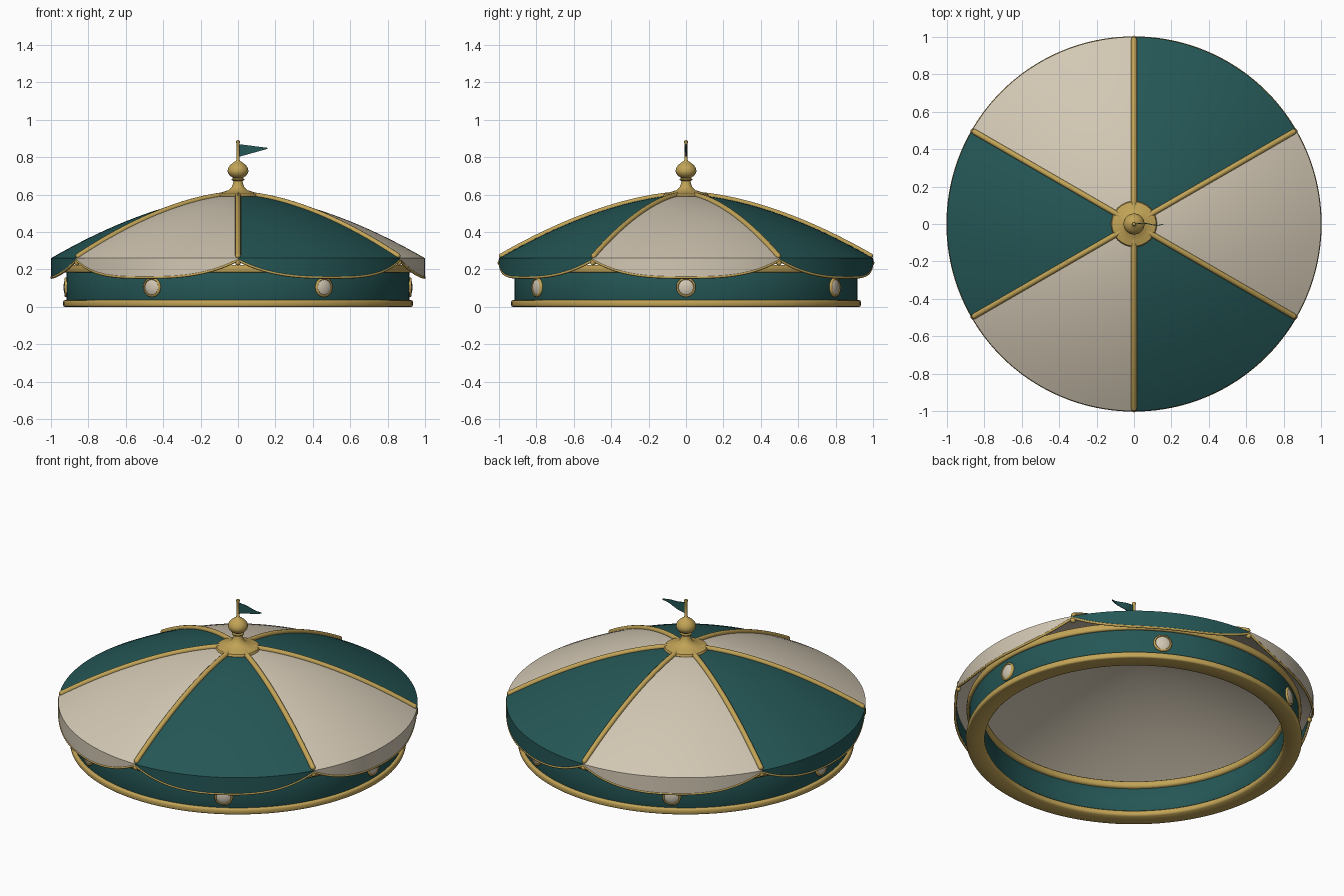
import bpy, bmesh, math
from mathutils import Vector, Matrix

if "Cube" in bpy.data.objects:
    bpy.data.objects.remove(bpy.data.objects["Cube"])

def mat(name, c):
    m = bpy.data.materials.new(name)
    m.diffuse_color = (*c, 1)
    m.use_nodes = True
    m.node_tree.nodes["Principled BSDF"].inputs["Base Color"].default_value = m.diffuse_color
    return m

TEAL = mat("teal", (0.018, 0.095, 0.093))
CREAM = mat("cream", (0.65, 0.575, 0.455))
GOLD = mat("gold", (0.54, 0.37, 0.095))

def finish(name, bm, mats, angle=35):
    bmesh.ops.remove_doubles(bm, verts=bm.verts, dist=1e-5)
    bmesh.ops.recalc_face_normals(bm, faces=bm.faces)
    me = bpy.data.meshes.new(name)
    bm.to_mesh(me)
    bm.free()
    for m in mats:
        me.materials.append(m)
    ob = bpy.data.objects.new(name, me)
    bpy.context.collection.objects.link(ob)
    bpy.ops.object.select_all(action='DESELECT')
    ob.select_set(True)
    bpy.context.view_layer.objects.active = ob
    bpy.ops.object.shade_smooth_by_angle(angle=math.radians(angle))
    return ob

def revolve(name, profile, mats, n=96, closed=False, rule=None, angle=35):
    """profile(a) gives (r, z) points at angle a; rule(row, a) picks a material."""
    bm = bmesh.new()
    rows = []
    for i in range(n):
        a = 2 * math.pi * i / n
        rows.append([bm.verts.new((r * math.cos(a), r * math.sin(a), z)) for r, z in profile(a)])
    k = len(rows[0])
    for i in range(n):
        A, B = rows[i], rows[(i + 1) % n]
        for j in range(k if closed else k - 1):
            f = bm.faces.new((A[j], B[j], B[(j + 1) % k], A[(j + 1) % k]))
            if rule:
                f.material_index = rule(j, 2 * math.pi * (i + 0.5) / n)
    return finish(name, bm, mats, angle)

def tube(name, pts, rad, cyclic=False, sides=10):
    cu = bpy.data.curves.new(name, 'CURVE')
    cu.dimensions = '3D'
    cu.bevel_depth = rad
    cu.bevel_resolution = max(1, sides // 2 - 2)
    cu.use_fill_caps = True
    sp = cu.splines.new('POLY')
    sp.points.add(len(pts) - 1)
    for p, q in zip(sp.points, pts):
        p.co = (*q, 1)
    sp.use_cyclic_u = cyclic
    tmp = bpy.data.objects.new(name + "_path", cu)
    bpy.context.collection.objects.link(tmp)
    me = bpy.data.meshes.new_from_object(tmp.evaluated_get(bpy.context.evaluated_depsgraph_get()))
    bpy.data.objects.remove(tmp)
    bm = bmesh.new()
    bm.from_mesh(me)
    bpy.data.meshes.remove(me)
    return finish(name, bm, [GOLD], 50)

def roof_z(r):
    return 0.6 - 0.34 * r ** 1.7

def hem_z(a):
    # scalloped lower edge: high at the ribs, low mid-panel
    t = ((math.degrees(a) + 30) % 60 - 30) / 30
    return 0.157 + 0.093 * abs(t) ** 2.9

# canopy: roof, valance and cream lining in one shell
radii = [i / 20 for i in range(21)]
def canopy(a):
    top = [(r, roof_z(r)) for r in radii]
    hem = [(1.0, hem_z(a)), (0.988, hem_z(a))]
    under = [(r * 0.988, roof_z(r) - 0.012) for r in reversed(radii)]
    return top + hem + under

def canopy_colour(row, a):
    if row > 22:
        return 1
    return 0 if int(((math.degrees(a) + 30) % 360) // 60) % 2 else 1
revolve("canopy", canopy, [TEAL, CREAM], n=144, rule=canopy_colour)

# gold hem trim along the scallops
trim = []
for i in range(288):
    a = 2 * math.pi * i / 288
    trim.append((0.996 * math.cos(a), 0.996 * math.sin(a), hem_z(a)))
tube("hem_trim", trim, 0.007, True, 8)

# ribs with small end beads
def bead(name, loc, rad):
    bm = bmesh.new()
    bmesh.ops.create_uvsphere(bm, u_segments=16, v_segments=10, radius=rad, matrix=Matrix.Translation(loc))
    finish(name, bm, [GOLD], 60)

for k in range(6):
    a = math.radians(30 + 60 * k)
    d = Vector((math.cos(a), math.sin(a), 0))
    path = [d * r + Vector((0, 0, roof_z(r) + 0.004)) for r in [0.08 + 0.905 * i / 20 for i in range(21)]]
    tube(f"rib_{k}", path, 0.015)
    bead(f"rib_end_{k}", path[-1], 0.015)
    bead(f"hem_bead_{k}", d * 0.992 + Vector((0, 0, 0.236)), 0.015)

# drum wall and its two gold rings
def ring(name, r0, r1, z0, z1, b, m):
    pts = [(r0 + b, z0), (r1 - b, z0), (r1 - b * 0.3, z0 + b * 0.3), (r1, z0 + b), (r1, z1 - b),
           (r1 - b * 0.3, z1 - b * 0.3), (r1 - b, z1), (r0 + b, z1), (r0, z1 - b), (r0, z0 + b)]
    revolve(name, lambda a: pts, [m], closed=True, angle=50)
ring("drum_wall", 0.85, 0.917, 0.02, 0.2, 0.002, TEAL)
ring("base_ring", 0.832, 0.935, 0.0, 0.036, 0.009, GOLD)
ring("upper_ring", 0.832, 0.932, 0.183, 0.225, 0.009, GOLD)

# medallions round the drum
for k in range(6):
    rot = Matrix.Rotation(math.radians(60 * k), 4, 'Z') @ Matrix.Translation((0.915, 0, 0.105)) @ Matrix.Rotation(math.pi / 2, 4, 'Y')
    parts = (("medallion", [(0.043, -0.01), (0.043, 0.008), (0.03, 0.014), (0.015, 0.017), (0, 0.018)], CREAM, 50),
             ("medallion_rim", [(0.04, -0.01), (0.04, 0.009), (0.043, 0.013), (0.048, 0.013), (0.052, 0.009), (0.052, -0.01)], GOLD, 50))
    for nm, pr, m, ang in parts:
        ob = revolve(f"{nm}_{k}", lambda a: pr, [m], n=32, angle=ang)
        ob.data.transform(rot)

# finial
fin = [(0, 0.585), (0.118, 0.585), (0.123, 0.592), (0.118, 0.604), (0.085, 0.613), (0.05, 0.624), (0.034, 0.64),
       (0.026, 0.66), (0.024, 0.672), (0.034, 0.678), (0.034, 0.684), (0.025, 0.689), (0.04, 0.698), (0.052, 0.712),
       (0.056, 0.726), (0.052, 0.744), (0.04, 0.76), (0.024, 0.772), (0.012, 0.779), (0.008, 0.79), (0.008, 0.875),
       (0.011, 0.88), (0.009, 0.888), (0, 0.892)]
revolve("finial", lambda a: fin, [GOLD], n=32, angle=50)

# wavy pennant
bm = bmesh.new()
cols = []
for i in range(13):
    t = i / 12
    y = 0.008 * math.sin(t * 2 * math.pi) * (0.3 + 0.7 * t)
    x = 0.004 + 0.155 * t
    hi = 0.87 - 0.02 * t
    lo = 0.802 + 0.043 * t
    cols.append([bm.verts.new((x, y + s, z)) for s, z in ((-0.002, lo), (-0.002, hi), (0.002, hi), (0.002, lo))])
for A, B in zip(cols, cols[1:]):
    for j in range(4):
        bm.faces.new((A[j], A[(j + 1) % 4], B[(j + 1) % 4], B[j]))
bm.faces.new(cols[0])
bm.faces.new(cols[-1])
finish("pennant", bm, [TEAL], 40)
